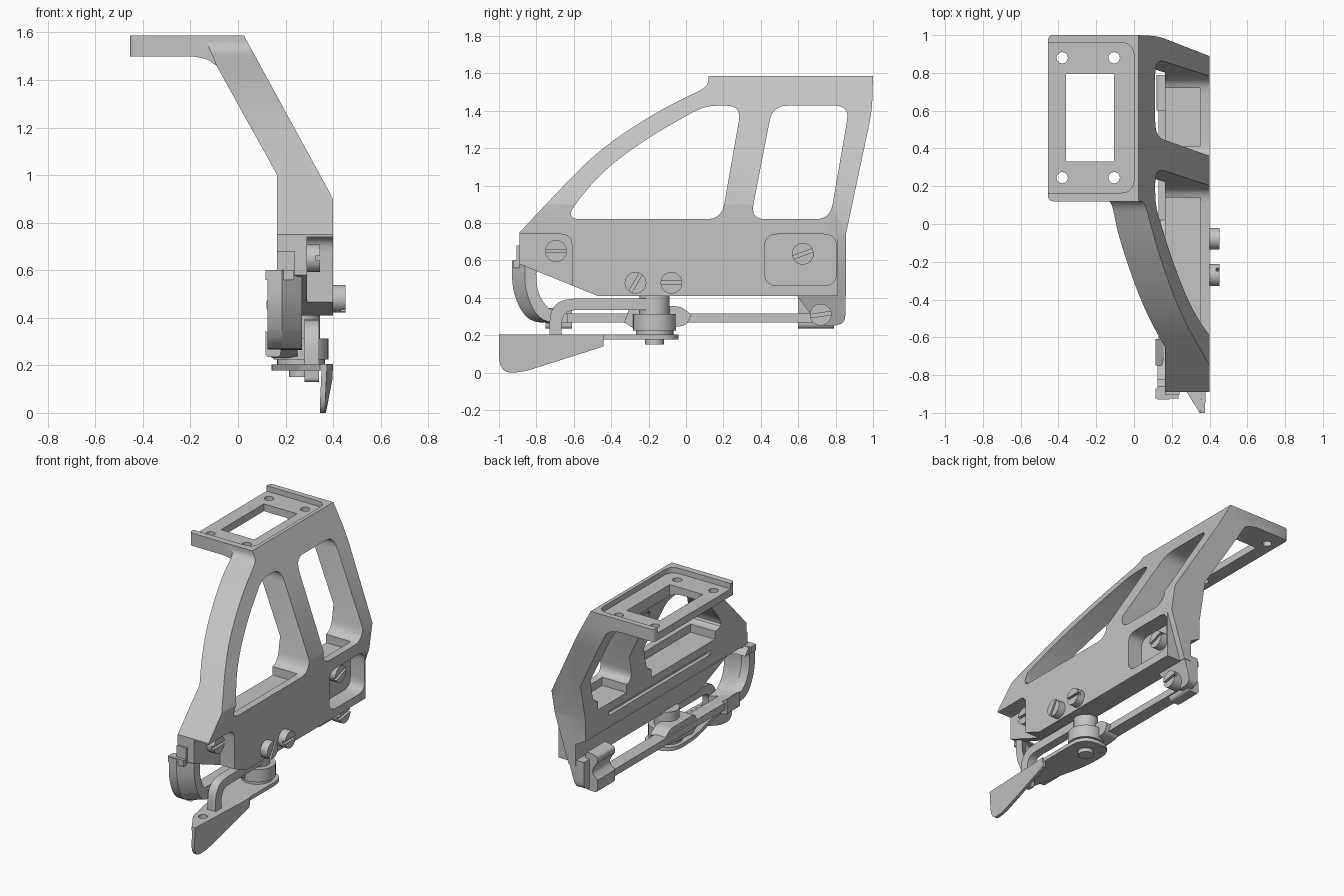
import bpy, bmesh, math
from mathutils import Vector

cube = bpy.data.objects.get("Cube")
if cube:
    bpy.data.objects.remove(cube, do_unlink=True)

grey = bpy.data.materials.new("satin_grey_metal")
grey.use_nodes = True
grey.diffuse_color = (0.55, 0.55, 0.55, 1)
grey.node_tree.nodes["Principled BSDF"].inputs["Base Color"].default_value = (0.55, 0.55, 0.55, 1)
parts = []


def soften(points, steps=5):
    """Round each corner (u, v, reach) with a short curve; reach 0 stays sharp."""
    out = []
    n = len(points)
    for i, p in enumerate(points):
        c = Vector(p[:2])
        reach = p[2] if len(p) > 2 else 0
        if not reach:
            out.append(c)
            continue
        ends = []
        for q in (points[i - 1], points[(i + 1) % n]):
            d = Vector(q[:2]) - c
            ends.append(c + d.normalized() * min(reach, d.length * 0.499))
        for k in range(steps + 1):
            t = k / steps
            out.append(ends[0] * (1 - t) ** 2 + c * 2 * t * (1 - t) + ends[1] * t * t)
    return out


def prism(name, points, axis, a, b):
    """Extrude an outline along an axis from a to b."""
    place = {"x": lambda u, v, w: (w, u, v),
             "y": lambda u, v, w: (u, w, v),
             "z": lambda u, v, w: (u, v, w)}[axis]
    bm = bmesh.new()
    ring = soften(points)
    low = [bm.verts.new(place(p.x, p.y, a)) for p in ring]
    high = [bm.verts.new(place(p.x, p.y, b)) for p in ring]
    bm.faces.new(low)
    bm.faces.new(high)
    for i in range(len(ring)):
        j = (i + 1) % len(ring)
        bm.faces.new((low[i], low[j], high[j], high[i]))
    bmesh.ops.recalc_face_normals(bm, faces=bm.faces)
    mesh = bpy.data.meshes.new(name)
    bm.to_mesh(mesh)
    bm.free()
    mesh.materials.append(grey)
    obj = bpy.data.objects.new(name, mesh)
    bpy.context.collection.objects.link(obj)
    parts.append(obj)
    return obj


def box(name, x, y, z):
    return prism(name, rect(*y, *z), "x", *x)


def rect(u0, u1, v0, v1, r=0):
    return [(u0, v0, r), (u1, v0, r), (u1, v1, r), (u0, v1, r)]


def disc(name, u, v, r, axis, a, b, sides=32):
    turn = math.tau / sides
    return prism(name, [(u + r * math.cos(i * turn), v + r * math.sin(i * turn))
                        for i in range(sides)], axis, a, b)


def combine(obj, tool, operation="DIFFERENCE"):
    """Apply a boolean and remove the tool."""
    mod = obj.modifiers.new("cut", "BOOLEAN")
    mod.object, mod.operation, mod.solver = tool, operation, "EXACT"
    graph = bpy.context.evaluated_depsgraph_get()
    mesh = bpy.data.meshes.new_from_object(obj.evaluated_get(graph))
    obj.modifiers.clear()
    obj.data = mesh
    parts.remove(tool)
    bpy.data.objects.remove(tool, do_unlink=True)


def screw(name, y, z, x0, x1, angle):
    """Slotted screw head facing +x."""
    head = disc(name, y, z, 0.058, "x", x0, x1)
    along = Vector((math.cos(angle), math.sin(angle)))
    side = Vector((-along.y, along.x)) * 0.009
    along *= 0.1
    c = Vector((y, z))
    slot = [tuple(c + s) for s in (along + side, side - along, -along - side, along - side)]
    combine(head, prism("slot", slot, "x", x1 - 0.02, x1 + 0.05))


# Frame: cross-section along y trimmed by the side outline
section = [(0.4, 0.41), (0.4, 0.9), (0.025, 1.587), (-0.455, 1.587), (-0.455, 1.5),
           (-0.2, 1.5), (-0.13, 1.49, 0.05), (-0.09, 1.46), (0.165, 1.0),
           (0.165, 0.6), (0.24, 0.56), (0.24, 0.41)]
frame = prism("side_frame", section, "y", -1.2, 1.2)
outline = [(-0.89, 0.58), (-0.47, 0.409), (0.855, 0.409), (0.855, 0.74), (0.995, 1.4, 0.08),
           (1.0, 1.6), (0.12, 1.6), (0.12, 1.53, 0.06), (-0.15, 1.4, 1),
           (-0.47, 1.19, 1), (-0.73, 0.92, 1), (-0.89, 0.75)]
combine(frame, prism("outline", outline, "x", -1, 1), "INTERSECT")
# Square front end and rounded corners of the top plate
front_end = [(-0.6, 1.46), (-0.09, 1.46), (-0.149, 1.6), (-0.6, 1.6)]
combine(frame, prism("front_end", front_end, "y", -1, 0.12))
plan = [(-0.455, 0.12, 0.03), (-0.3, 0.12), (-0.3, -1.1), (1, -1.1), (1, 1.001), (-0.455, 1.001, 0.03)]
combine(frame, prism("plan", plan, "z", 0, 2), "INTERSECT")
# Sloping rear lower edge
combine(frame, prism("rear_slope", [(0.401, 0.74), (0.29, 0.4), (0.6, 0.4), (0.6, 0.74)],
                     "y", 0.812, 1.2))

# Frame windows, with sills stepped down on the inner side
front_window = [(-0.65, 0.82, 0.09), (0.19, 0.82, 0.08), (0.297, 1.427, 0.08),
                (0.1, 1.427, 0.07), (-0.2, 1.26, 1), (-0.47, 1.06, 1)]
rear_window = [(0.345, 0.82, 0.08), (0.77, 0.82, 0.08), (0.875, 1.427, 0.08), (0.463, 1.427, 0.08)]
for pts in (front_window, rear_window):
    combine(frame, prism("window", pts, "x", -1, 1))
for y in ((-0.55, 0.14), (0.41, 0.72)):
    combine(frame, box("sill_step", (0.1, 0.35), y, (0.765, 0.85)))

# Top plate: shallow tray, opening and four holes
tray = [(-0.6, 0.165), (0.0, 0.165, 0.07), (0.0, 0.96, 0.07), (-0.6, 0.96)]
combine(frame, prism("tray", tray, "z", 1.55, 1.7))
combine(frame, prism("opening", rect(-0.36, -0.107, 0.33, 0.795), "z", 1.47, 1.7))
for x in (-0.38, -0.105):
    for y in (0.245, 0.88):
        combine(frame, disc("hole", x, y, 0.03, "z", 1.4, 1.7, 20))

# Screw pockets in the outer face
front_pocket = [(-1.0, 0.3), (-0.61, 0.3), (-0.61, 0.74, 0.06), (-1.0, 0.74)]
combine(frame, prism("pocket", front_pocket, "x", 0.29, 0.5))
combine(frame, prism("pocket", rect(0.42, 0.805, 0.465, 0.74, 0.07), "x", 0.29, 0.5))
# Long groove on the inner face
combine(frame, box("groove", (0.1, 0.19), (-0.5, 0.6), (0.68, 0.71)))

# Rear leg under the frame
leg = [(0.852, 0.45), (0.852, 0.27, 0.04), (0.8, 0.25, 0.03), (0.72, 0.25, 0.05),
       (0.66, 0.32, 0.03), (0.59, 0.415), (0.59, 0.45)]
rear_leg = prism("rear_leg", leg, "x", 0.1, 0.5)
combine(rear_leg, prism("taper", [(0.18, 0.74), (0.395, 0.74), (0.235, 0.24), (0.18, 0.24)],
                        "y", 0, 1), "INTERSECT")

screw("front_pocket_screw", -0.695, 0.65, 0.28, 0.345, 0)
screw("rear_pocket_screw", 0.625, 0.635, 0.28, 0.345, 0.35)
screw("middle_screw_front", -0.27, 0.48, 0.39, 0.453, 1.05)
screw("middle_screw_rear", -0.078, 0.48, 0.39, 0.453, 0)
screw("rear_leg_screw", 0.72, 0.31, 0.24, 0.31, 0.15)

# Front curved hook: flat inner strip and a strip slanting back outwards
hook = [(-0.93, 0.6), (-0.93, 0.43, 1), (-0.85, 0.27, 1), (-0.7, 0.265),
        (-0.7, 0.315), (-0.8, 0.33, 1), (-0.865, 0.43, 1), (-0.87, 0.56, 0.03),
        (-0.82, 0.555), (-0.86, 0.6)]
prism("hook_strip", hook, "x", 0.125, 0.185)
slant = prism("hook_slant", hook, "x", 0.185, 0.27)
for v in slant.data.vertices:
    v.co.y += 0.8 * (v.co.x - 0.185)
box("hook_tip", (0.115, 0.235), (-0.925, -0.87), (0.56, 0.602))
box("hook_mount", (0.165, 0.24), (-0.905, -0.85), (0.58, 0.68))

# Lower clamping jaw
box("jaw_bar", (0.13, 0.22), (-0.72, 0.7), (0.268, 0.316))
prism("jaw_hub", [(-0.33, 0.268), (-0.27, 0.23), (0.0, 0.25, 0.03), (0.03, 0.31),
                  (-0.03, 0.355, 0.03), (-0.3, 0.355, 0.03)], "x", 0.14, 0.25)
lip = [(0.115, 0.235, 0.02), (0.18, 0.235, 0.02), (0.18, 0.3), (0.115, 0.345)]
prism("front_jaw_lip", lip, "y", -0.75, -0.61)
rear_jaw = [(0.12, 0.235, 0.02), (0.21, 0.235, 0.03), (0.21, 0.5, 0.03), (0.12, 0.48, 0.02),
            (0.12, 0.44), (0.17, 0.37, 0.05), (0.12, 0.32)]
prism("rear_jaw", rear_jaw, "y", 0.6, 0.79)

# Lever pivot stack
for name, r, a, b in (("pivot_post", 0.08, 0.3, 0.42), ("pivot_drum", 0.115, 0.225, 0.312),
                      ("pivot_collar", 0.1, 0.2, 0.23), ("pivot_nut", 0.05, 0.15, 0.18)):
    disc(name, 0.265, -0.168, r, "z", a, b)

# Lever plate and hanging thumb tab
lever = [(0.14, -0.04, 0.12), (0.39, -0.04, 0.12), (0.39, -0.3, 0.05), (0.39, -0.45),
         (0.36, -0.995), (0.345, -0.995), (0.26, -0.86, 0.03), (0.2, -0.55, 0.1), (0.14, -0.3, 0.1)]
plate = prism("lever_plate", lever, "z", 0.178, 0.204)
combine(plate, disc("lever_hole", 0.315, -0.83, 0.028, "z", 0.1, 0.3, 20))
tab = [(-1.0, 0.205), (-0.44, 0.205), (-0.44, 0.14), (-0.88, 0.0, 0.06), (-1.0, 0.0, 0.1)]
thumb_tab = prism("thumb_tab", tab, "x", 0.378, 0.4)
for v in thumb_tab.data.vertices:
    v.co.x -= 0.05 * (0.205 - v.co.z) + 0.045 * (-0.44 - v.co.y)

# Bent spring rod passing down through the lever
rod = [(-0.2, 0.335), (-0.2, 0.395), (-0.73, 0.395, 0.13), (-0.73, 0.13, 0.02),
       (-0.665, 0.13, 0.02), (-0.665, 0.335, 0.08)]
prism("spring_rod", rod, "x", 0.28, 0.34)

bpy.ops.object.select_all(action="DESELECT")
for obj in parts:
    obj.select_set(True)
bpy.context.view_layer.objects.active = frame
bpy.ops.object.shade_smooth_by_angle(angle=math.radians(30))
